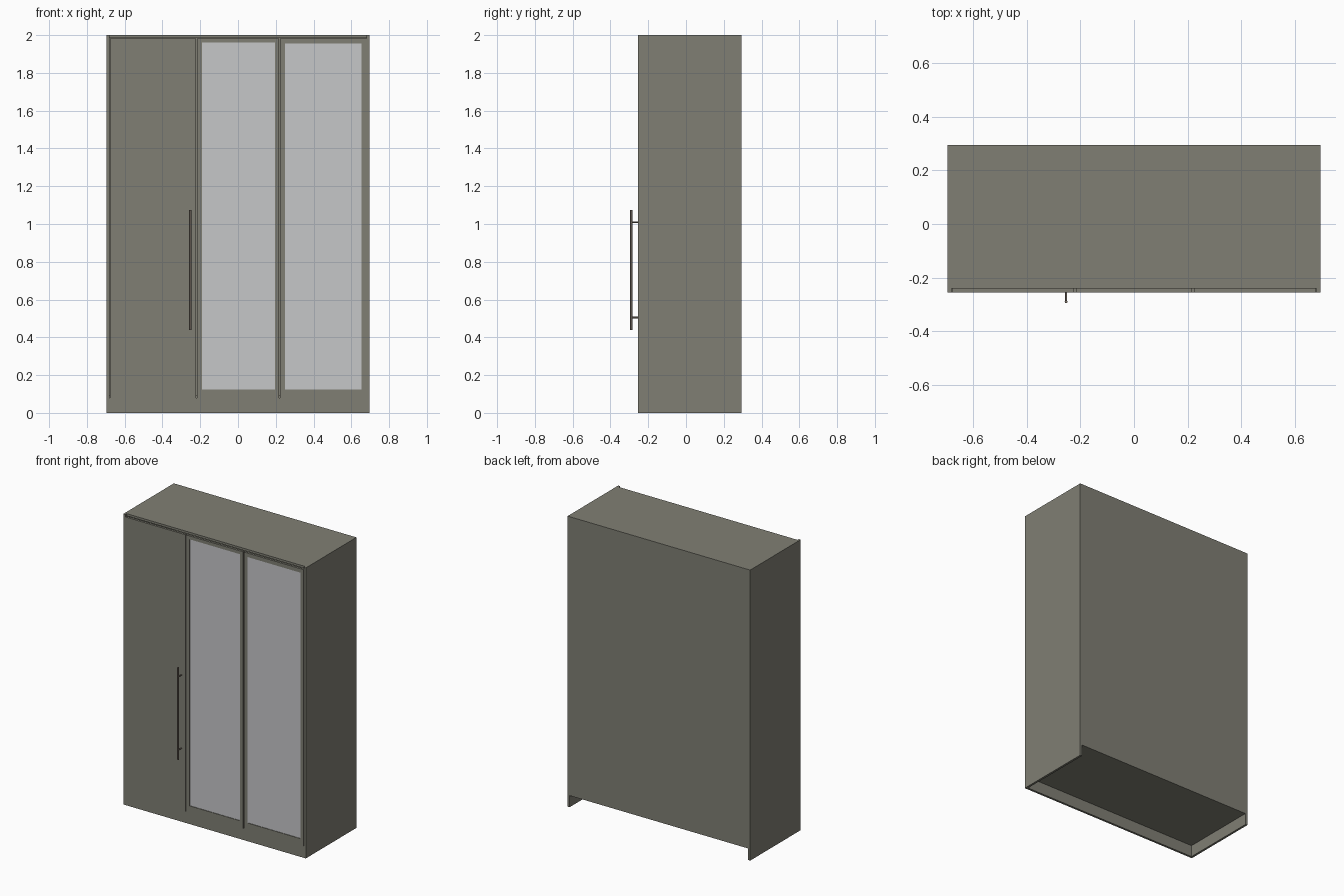
import bpy, bmesh
from mathutils import Vector

cube = bpy.data.objects.get("Cube")
if cube:
    bpy.data.objects.remove(cube, do_unlink=True)


def material(name, rgb):
    m = bpy.data.materials.new(name)
    m.use_nodes = True
    m.diffuse_color = (*rgb, 1)
    m.node_tree.nodes["Principled BSDF"].inputs["Base Color"].default_value = (*rgb, 1)
    return m


OLIVE = material("olive grey", (0.216, 0.212, 0.174))
MIRROR = material("mirror grey", (0.565, 0.571, 0.584))
BRONZE = material("bronze grey", (0.216, 0.18, 0.15))


def finish(bm, name, *mats):
    mesh = bpy.data.meshes.new(name)
    bm.to_mesh(mesh)
    bm.free()
    for m in mats:
        mesh.materials.append(m)
    ob = bpy.data.objects.new(name, mesh)
    bpy.context.collection.objects.link(ob)
    return ob


def box_mesh(lo, hi):
    lo, hi = Vector(lo), Vector(hi)
    bm = bmesh.new()
    bmesh.ops.create_cube(bm, size=1)
    bmesh.ops.scale(bm, vec=hi - lo, verts=bm.verts)
    bmesh.ops.translate(bm, vec=(lo + hi) / 2, verts=bm.verts)
    return bm


def box(name, lo, hi):
    return finish(box_mesh(lo, hi), name, OLIVE)


def mirror_door(name, lo, hi, pane, recess=0.004):
    """Door slab whose front face is inset to the pane and sunk slightly."""
    bm = box_mesh(lo, hi)
    bm.normal_update()
    front = min(bm.faces, key=lambda f: f.calc_center_median().y)
    bmesh.ops.inset_individual(bm, faces=[front], thickness=0.02)
    c = front.calc_center_median()
    x0, x1, z0, z1 = pane
    for v in front.verts:
        v.co.x, v.co.z = (x0 if v.co.x < c.x else x1), (z0 if v.co.z < c.z else z1)
    sunk = bmesh.ops.extrude_discrete_faces(bm, faces=[front])["faces"][0]
    bmesh.ops.translate(bm, vec=(0, recess, 0), verts=sunk.verts)
    sunk.material_index = 1
    return finish(bm, name, OLIVE, MIRROR)


def rod(name, start, end, radius):
    start, end = Vector(start), Vector(end)
    axis = end - start
    bm = bmesh.new()
    bmesh.ops.create_cone(bm, cap_ends=True, segments=16, radius1=radius,
                          radius2=radius, depth=axis.length)
    bmesh.ops.rotate(bm, verts=bm.verts,
                     matrix=Vector((0, 0, 1)).rotation_difference(axis).to_matrix())
    bmesh.ops.translate(bm, vec=(start + end) / 2, verts=bm.verts)
    ob = finish(bm, name, BRONZE)
    for p in ob.data.polygons:
        p.use_smooth = len(p.vertices) == 4
    return ob


W, IN = 0.695, 0.68          # outer and inner half width
FRONT, SLOT, BACK = -0.255, -0.24, 0.295
BASE, DOOR_TOP, TOP = 0.08, 1.983, 2.0

# Carcass
box("right_side_panel", (-W, FRONT, 0), (-IN, BACK, TOP))
box("left_side_panel", (IN, FRONT, 0), (W, BACK, TOP))
box("top_panel", (-IN, SLOT, TOP - 0.015), (IN, BACK, TOP))
box("bottom_panel", (-IN, SLOT, BASE), (IN, BACK, BASE + 0.015))
box("back_panel", (-IN, BACK - 0.015, BASE), (IN, BACK, TOP))
box("plinth", (-IN, FRONT, 0), (IN, SLOT, BASE))

# Doors
GAP = 0.003
box("plain_door", (-IN + GAP, FRONT, BASE), (-0.22 - GAP, SLOT, DOOR_TOP))
mirror_door("middle_mirror_door", (-0.22 + GAP, FRONT, BASE), (0.22 - GAP, SLOT, DOOR_TOP),
            (-0.19, 0.195, 0.125, 1.96))
mirror_door("left_mirror_door", (0.22 + GAP, FRONT, BASE), (IN - 0.001, SLOT, DOOR_TOP),
            (0.25, 0.655, 0.125, 1.956))

# Bar handle
HX, HY = -0.253, -0.29
rod("handle_bar", (HX, HY, 0.44), (HX, HY, 1.075), 0.0055)
for name, z in (("lower", 0.505), ("upper", 1.01)):
    rod(name + "_handle_post", (HX, HY, z), (HX, FRONT, z), 0.004)
